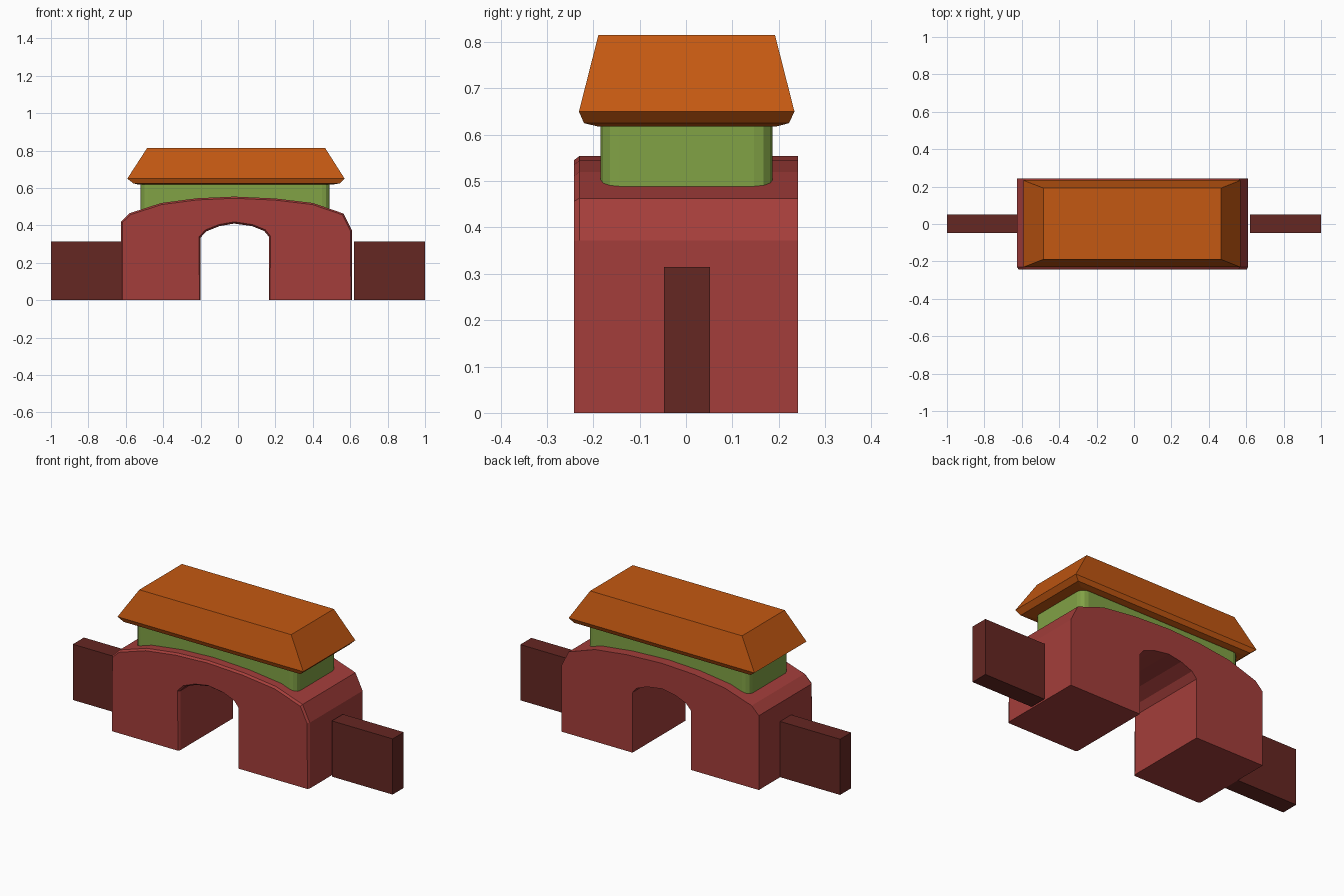
import bpy, bmesh

if "Cube" in bpy.data.objects:
    bpy.data.objects.remove(bpy.data.objects["Cube"])


def finish(name, bm, color):
    bmesh.ops.recalc_face_normals(bm, faces=bm.faces)
    me = bpy.data.meshes.new(name)
    bm.to_mesh(me)
    bm.free()
    mat = bpy.data.materials.get(color[0]) or bpy.data.materials.new(color[0])
    mat.diffuse_color = (*color[1], 1)
    mat.use_nodes = True
    mat.node_tree.nodes["Principled BSDF"].inputs["Base Color"].default_value = mat.diffuse_color
    me.materials.append(mat)
    ob = bpy.data.objects.new(name, me)
    bpy.context.collection.objects.link(ob)
    return ob


def loft(name, rings, color):
    """Join equal-length rings of points and cap both ends."""
    bm = bmesh.new()
    vs = [[bm.verts.new(p) for p in r] for r in rings]
    n = len(vs[0])
    for a, b in zip(vs, vs[1:]):
        for i in range(n):
            j = (i + 1) % n
            bm.faces.new((a[i], a[j], b[j], b[i]))
    bm.faces.new(vs[0][::-1])
    bm.faces.new(vs[-1])
    return finish(name, bm, color)


def rect(x0, x1, y0, y1, z):
    return [(x0, y0, z), (x1, y0, z), (x1, y1, z), (x0, y1, z)]


BRICK = ("brick", (0.37, 0.048, 0.043))
WALL = ("dark_brick", (0.13, 0.02, 0.016))
GREEN = ("green", (0.22, 0.36, 0.06))
ORANGE = ("orange", (0.55, 0.098, 0.006))

# Arched gatehouse: front profile extruded, front rim chamfered by an inset
profile = [(-0.625, 0), (-0.2, 0), (-0.2, 0.335), (-0.17, 0.368), (-0.1, 0.396),
           (-0.02, 0.41), (0.075, 0.396), (0.14, 0.37), (0.165, 0.34), (0.165, 0),
           (0.61, 0), (0.61, 0.372), (0.565, 0.463), (0.4, 0.52), (0.2, 0.544),
           (-0.02, 0.554), (-0.22, 0.545), (-0.41, 0.52), (-0.58, 0.465), (-0.625, 0.42)]
bm = bmesh.new()
front = bm.faces.new([bm.verts.new((x, -0.23, z)) for x, z in profile])
back = bmesh.ops.extrude_face_region(bm, geom=[front], use_keep_orig=True)
for v in back["geom"]:
    if isinstance(v, bmesh.types.BMVert):
        v.co.y = 0.242
bmesh.ops.recalc_face_normals(bm, faces=bm.faces)
front = min(bm.faces, key=lambda f: f.calc_center_median().y)
bmesh.ops.inset_region(bm, faces=[front], thickness=0.009)
for v in front.verts:
    v.co.y = -0.242
    if v.co.z < 0.03:
        v.co.z = 0
finish("arched_gatehouse", bm, BRICK)

# Upper storey with rounded vertical corners
bm = bmesh.new()
floor = bm.faces.new([bm.verts.new(p) for p in rect(-0.52, 0.49, -0.184, 0.187, 0.46)])
ext = bmesh.ops.extrude_face_region(bm, geom=[floor], use_keep_orig=True)
for v in ext["geom"]:
    if isinstance(v, bmesh.types.BMVert):
        v.co.z = 0.625
upright = [e for e in bm.edges if abs(e.verts[0].co.z - e.verts[1].co.z) > 0.1]
bmesh.ops.bevel(bm, geom=upright, offset=0.04, segments=3, profile=0.5, affect='EDGES')
finish("upper_storey", bm, GREEN)

# Hipped roof with a flat top and undercut eaves
loft("roof", [rect(-0.53, 0.505, -0.19, 0.195, 0.618),
              rect(-0.56, 0.545, -0.22, 0.222, 0.625),
              rect(-0.592, 0.57, -0.231, 0.234, 0.65),
              rect(-0.485, 0.465, -0.189, 0.192, 0.815)], ORANGE)

# Side walls
for name, x0, x1 in (("left_wall", -1, -0.615), ("right_wall", 0.62, 1)):
    loft(name, [rect(x0, x1, -0.047, 0.052, z) for z in (0, 0.315)], WALL)
